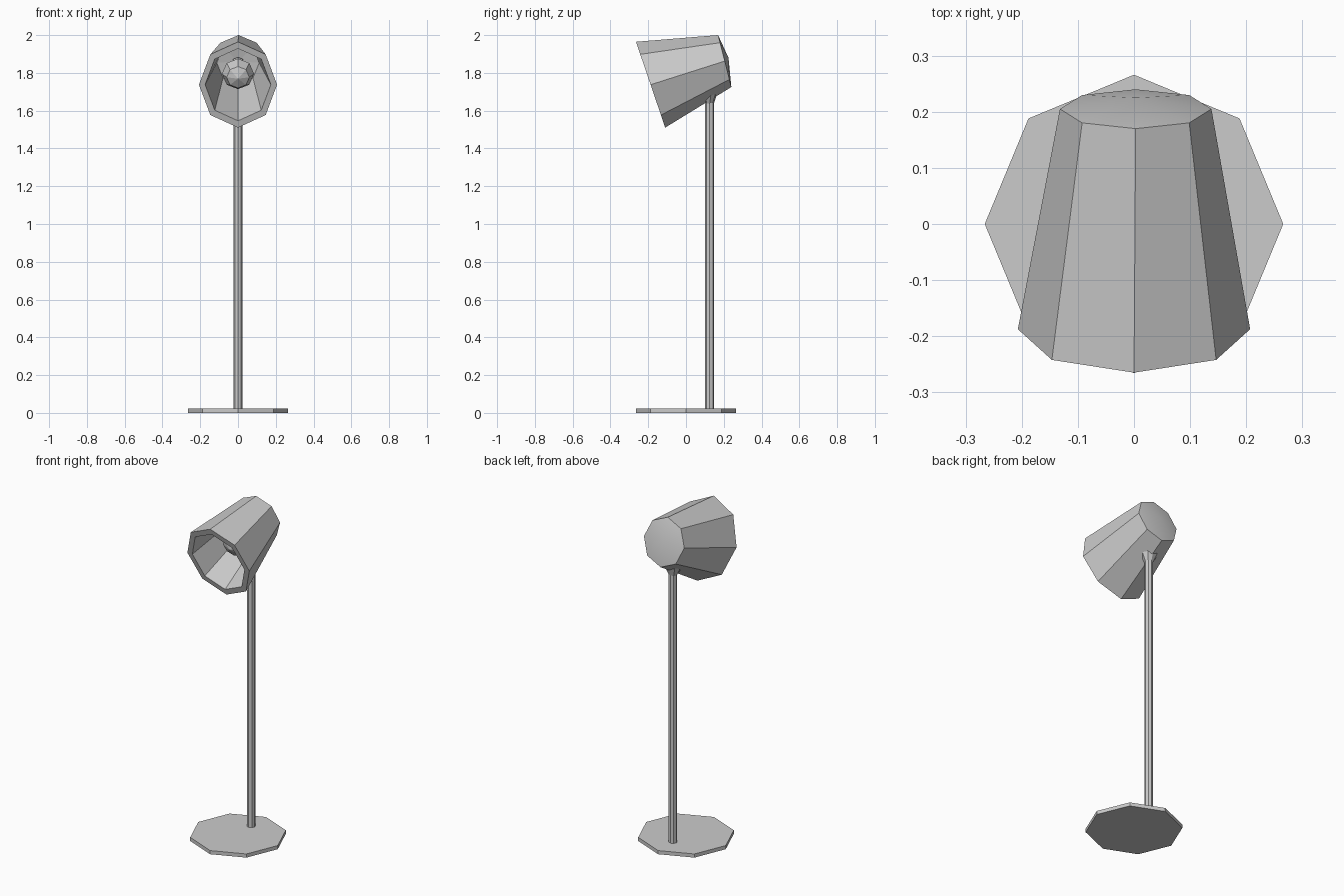
import bpy, bmesh, math
from mathutils import Vector

if "Cube" in bpy.data.objects:
    bpy.data.objects.remove(bpy.data.objects["Cube"])

X = Vector((1, 0, 0))
SIDES = 8


def loft(name, sections, close_start=True, close_end=True, smooth_tip=False):
    """Skin octagonal sections (centre, up vector, x radius, up radius); radius 0 = tip."""
    bm = bmesh.new()
    prev = None
    for i, (c, up, rx, ru) in enumerate(sections):
        c, up = Vector(c), Vector(up).normalized()
        if rx == 0:
            ring = [bm.verts.new(c)]
        else:
            ring = [bm.verts.new(c + X * rx * math.cos(a) + up * ru * math.sin(a))
                    for a in (2 * math.pi * k / SIDES for k in range(SIDES))]
        if prev:
            for k in range(SIDES):
                n = (k + 1) % SIDES
                if len(ring) == 1:
                    f = bm.faces.new((prev[k], prev[n], ring[0]))
                    f.smooth = smooth_tip
                elif len(prev) == 1:
                    bm.faces.new((prev[0], ring[n], ring[k]))
                else:
                    bm.faces.new((prev[k], prev[n], ring[n], ring[k]))
        elif close_start and len(ring) > 1:
            bm.faces.new(ring)
        prev = ring
    if close_end and len(prev) > 1:
        bm.faces.new(prev)
    bmesh.ops.recalc_face_normals(bm, faces=bm.faces)
    me = bpy.data.meshes.new(name)
    bm.to_mesh(me)
    bm.free()
    ob = bpy.data.objects.new(name, me)
    bpy.context.collection.objects.link(ob)
    return ob


Y = (0, 1, 0)

# Flat octagonal foot and upright pole
loft("base", [((0, 0, 0), Y, .266, .266), ((0, 0, .022), Y, .266, .266)])
loft("pole", [((0, .125, .015), Y, .024, .024), ((0, .125, 1.66), Y, .024, .024)])

# Flared joint between pole and shade
loft("joint", [((0, .125, 1.635), Y, .022, .022),
               ((0, .132, 1.685), (0, .85, .5), .052, .045)])

# Hollow tilted shade: inner tip, inner wall, rim, outer wall, domed back
front_up, back_up = (0, -.155, .455), (0, -.07, .275)
loft("shade", [((0, .185, 1.862), back_up, 0, 0),
               ((0, .175, 1.853), back_up, .112, .118),
               ((0, -.1875, 1.7375), front_up, .174, .202),
               ((0, -.1875, 1.7375), front_up, .207, .24),
               ((.003, .205, 1.8625), back_up, .135, .142),
               ((.003, .225, 1.88), back_up, 0, 0)], smooth_tip=True)

# Faceted bulb along the shade axis, tapering into its socket
axis = Vector((0, .9529, .3033))
up = (0, -.3033, .9529)
centre = Vector((0, 0, 1.795))
profile = [(-.085, 0), (-.06, .06), (0, .085), (.06, .06), (.1, .035), (.18, .035)]
loft("bulb", [(centre + axis * d, up, r, r) for d, r in profile])
